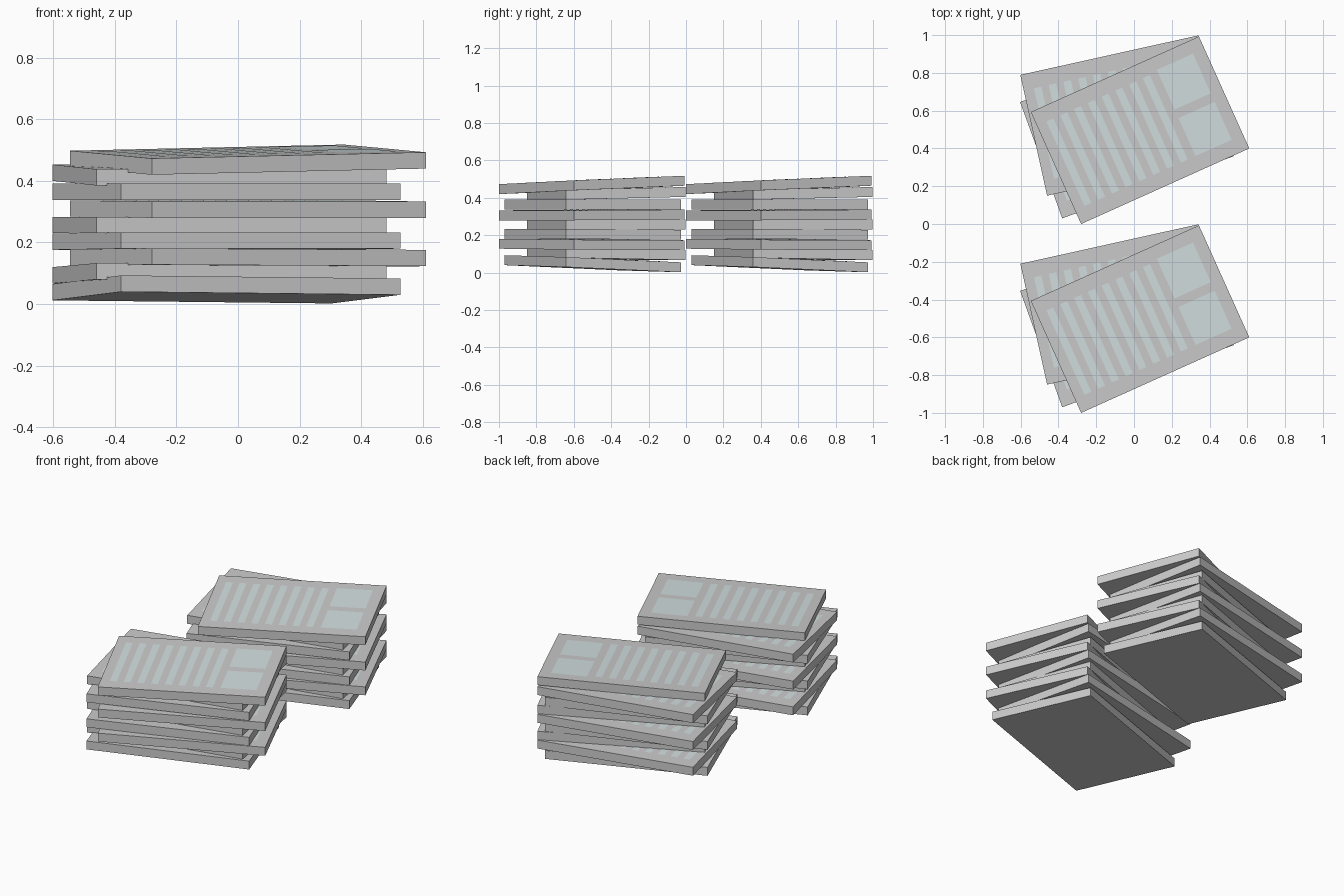
import bpy, bmesh
from math import cos, sin, radians
from mathutils import Vector

if "Cube" in bpy.data.objects:
    bpy.data.objects.remove(bpy.data.objects["Cube"])

THICK = 0.053
paper_mat = bpy.data.materials.new("paper")
paper_mat.diffuse_color = (0.8, 0.8, 0.8, 1)
paper_mat.use_nodes = True
paper_mat.node_tree.nodes["Principled BSDF"].inputs["Base Color"].default_value = paper_mat.diffuse_color
ink_mat = bpy.data.materials.new("pale_ink")
ink_mat.diffuse_color = (0.66, 0.745, 0.755, 1)
ink_mat.use_nodes = True
ink_mat.node_tree.nodes["Principled BSDF"].inputs["Base Color"].default_value = ink_mat.diffuse_color

# three repeating poses: front corner x, y, turn in degrees, length, width
POSES = [(-0.38, 0.03, 19.9, 0.965, 0.655),
         (-0.46, 0.15, 12.5, 0.965, 0.655),
         (-0.28, 0.00, 24.2, 0.976, 0.650)]
# underside height of each paper at its front, right and left corners
HEIGHTS = [(0.040, 0.030, 0.012), (0.080, 0.080, 0.067), (0.128, 0.123, 0.125),
           (0.180, 0.180, 0.176), (0.230, 0.230, 0.230), (0.280, 0.280, 0.284),
           (0.338, 0.338, 0.338), (0.385, 0.390, 0.400), (0.420, 0.440, 0.445)]

# printed layout in page coordinates: eight columns and two pictures
PRINT = [(0.055 + 0.08 * i, 0.08, 0.095 + 0.08 * i, 0.57) for i in range(8)]
PRINT += [(0.70, 0.08, 0.91, 0.30), (0.70, 0.35, 0.91, 0.58)]


def add_object(name, bm, mat):
    bmesh.ops.recalc_face_normals(bm, faces=bm.faces)
    mesh = bpy.data.meshes.new(name)
    bm.to_mesh(mesh)
    bm.free()
    mesh.materials.append(mat)
    obj = bpy.data.objects.new(name, mesh)
    bpy.context.collection.objects.link(obj)
    return obj


def add_slab(bm, at, rect, low, high):
    """Box over a page rectangle, between two heights above the underside."""
    u0, v0, u1, v1 = rect
    base = [bm.verts.new(at(u, v, low)) for u, v in
            ((u0, v0), (u1, v0), (u1, v1), (u0, v1))]
    face = bm.faces.new(base)
    top = bmesh.ops.extrude_face_region(bm, geom=[face])["geom"]
    bmesh.ops.translate(bm, vec=(0, 0, high - low),
                        verts=[g for g in top if isinstance(g, bmesh.types.BMVert)])
    if not face.is_valid or len(face.link_loops if hasattr(face, "link_loops") else [1]) == 0:
        return
    if not any(f for f in bm.faces if set(f.verts) == set(base)):
        bm.faces.new(base)


def newspaper(label, pose, heights, dy):
    x, y, turn, length, width = pose
    zf, zr, zl = heights
    c, s = cos(radians(turn)), sin(radians(turn))

    def at(u, v, h):
        return Vector((x + u * c - v * s, y + dy + u * s + v * c,
                       zf + (zr - zf) * u / length + (zl - zf) * v / width + h))

    # folded paper
    bm = bmesh.new()
    add_slab(bm, at, (0, 0, length, width), 0, THICK)
    add_object("newspaper_" + label, bm, paper_mat)
    # printed columns and pictures, just above the page
    bm = bmesh.new()
    for u0, v0, u1, v1 in PRINT:
        bm.faces.new([bm.verts.new(at(u, v, THICK + 0.001)) for u, v in
                      ((u0, v0), (u1, v0), (u1, v1), (u0, v1))])
    add_object("page_print_" + label, bm, ink_mat)


# two matching stacks
for stack, dy in (("back", 0), ("front", -1)):
    for i, heights in enumerate(HEIGHTS):
        newspaper(f"{stack}_{i + 1}", POSES[i % 3], heights, dy)
